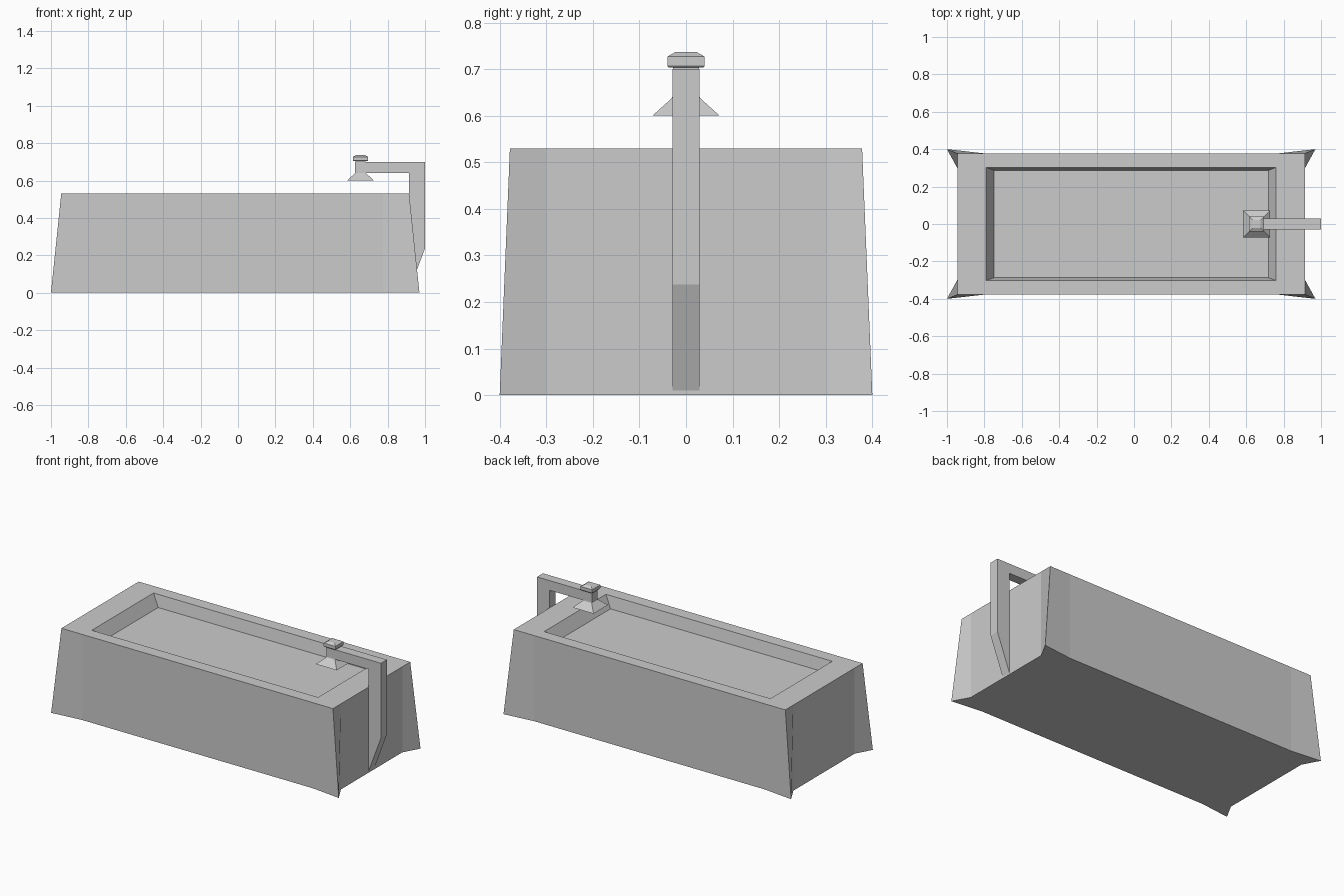
import bpy, bmesh

cube = bpy.data.objects.get("Cube")
if cube:
    bpy.data.objects.remove(cube, do_unlink=True)

grey = bpy.data.materials.new("plain grey")
grey.use_nodes = True
GREY = (0.6, 0.6, 0.6, 1)
grey.diffuse_color = GREY
grey.node_tree.nodes["Principled BSDF"].inputs["Base Color"].default_value = GREY


def loft(name, loops):
    """Closed solid through successive loops with matching point counts."""
    bm = bmesh.new()
    rings = [[bm.verts.new(p) for p in loop] for loop in loops]
    n = len(rings[0])
    for a, b in zip(rings, rings[1:]):
        for i in range(n):
            j = (i + 1) % n
            bm.faces.new((a[i], a[j], b[j], b[i]))
    bm.faces.new(rings[0][::-1])
    bm.faces.new(rings[-1])
    bmesh.ops.recalc_face_normals(bm, faces=bm.faces)
    mesh = bpy.data.meshes.new(name)
    bm.to_mesh(mesh)
    bm.free()
    mesh.materials.append(grey)
    obj = bpy.data.objects.new(name, mesh)
    bpy.context.collection.objects.link(obj)
    return obj


def rect(cx, hx, hy, z):
    return [(cx + sx * hx, sy * hy, z)
            for sx, sy in ((-1, -1), (1, -1), (1, 1), (-1, 1))]


CX, HX, HY, TOP = -0.015, 0.93, 0.378, 0.53


def footprint(corner_x, corner_y, z):
    """Rectangle with two extra points beside each corner."""
    pts = []
    for sx, sy in ((-1, -1), (1, -1), (1, 1), (-1, 1)):
        trio = [(sx * HX, sy * 0.3), (sx * corner_x, sy * corner_y),
                (sx * 0.79, sy * HY)]
        if sx * sy < 0:
            trio.reverse()
        pts += [(CX + x, y, z) for x, y in trio]
    return pts


# Tub with corners flaring out into feet
tub = loft("tub", [footprint(0.985, 0.4, 0), footprint(HX, HY, TOP)])

# Basin: inset the rim and sink the floor with sloping walls
bm = bmesh.new()
bm.from_mesh(tub.data)
rim = max(bm.faces, key=lambda f: f.calc_center_median().z)
outer = list(rim.verts)
bm.faces.remove(rim)
mouth = [bm.verts.new(p) for p in rect(CX, 0.775, 0.302, TOP)]
floor = [bm.verts.new(p) for p in rect(CX, 0.733, 0.287, TOP - 0.073)]
corners = [min(outer, key=lambda v: (v.co - m.co).length if
               abs(abs(v.co.x - CX) - HX) < 0.001 and
               abs(abs(v.co.y) - HY) < 0.001 else 9) for m in mouth]
for i in range(4):
    j = (i + 1) % 4
    a, b = outer.index(corners[i]), outer.index(corners[j])
    n = len(outer)
    fwd = [outer[(a + k) % n] for k in range((b - a) % n + 1)]
    if len(fwd) > 4:
        fwd = [outer[(a - k) % n] for k in range((a - b) % n + 1)]
    bm.faces.new(fwd + [mouth[j], mouth[i]])
    bm.faces.new((mouth[i], mouth[j], floor[j], floor[i]))
bm.faces.new(floor)
bmesh.ops.recalc_face_normals(bm, faces=bm.faces)
bm.to_mesh(tub.data)
bm.free()

# Tap pipe: side profile extruded across its width
profile = [(0.625, 0.64), (0.915, 0.64), (0.915, 0.01),
           (1, 0.238), (1, 0.7), (0.625, 0.7)]
loft("tap_pipe", [[(x, y, z) for x, z in profile] for y in (-0.029, 0.029)])

# Spout and knob as stacked square sections: (half width, height)
TAP_X = 0.655
for name, sections in (
        ("spout", [(0.072, 0.6), (0.03, 0.638), (0.028, 0.645)]),
        ("knob", [(0.028, 0.695), (0.028, 0.703), (0.037, 0.703),
                  (0.04, 0.707), (0.04, 0.727), (0.022, 0.737)])):
    loft(name, [rect(TAP_X, h, h, z) for h, z in sections])
